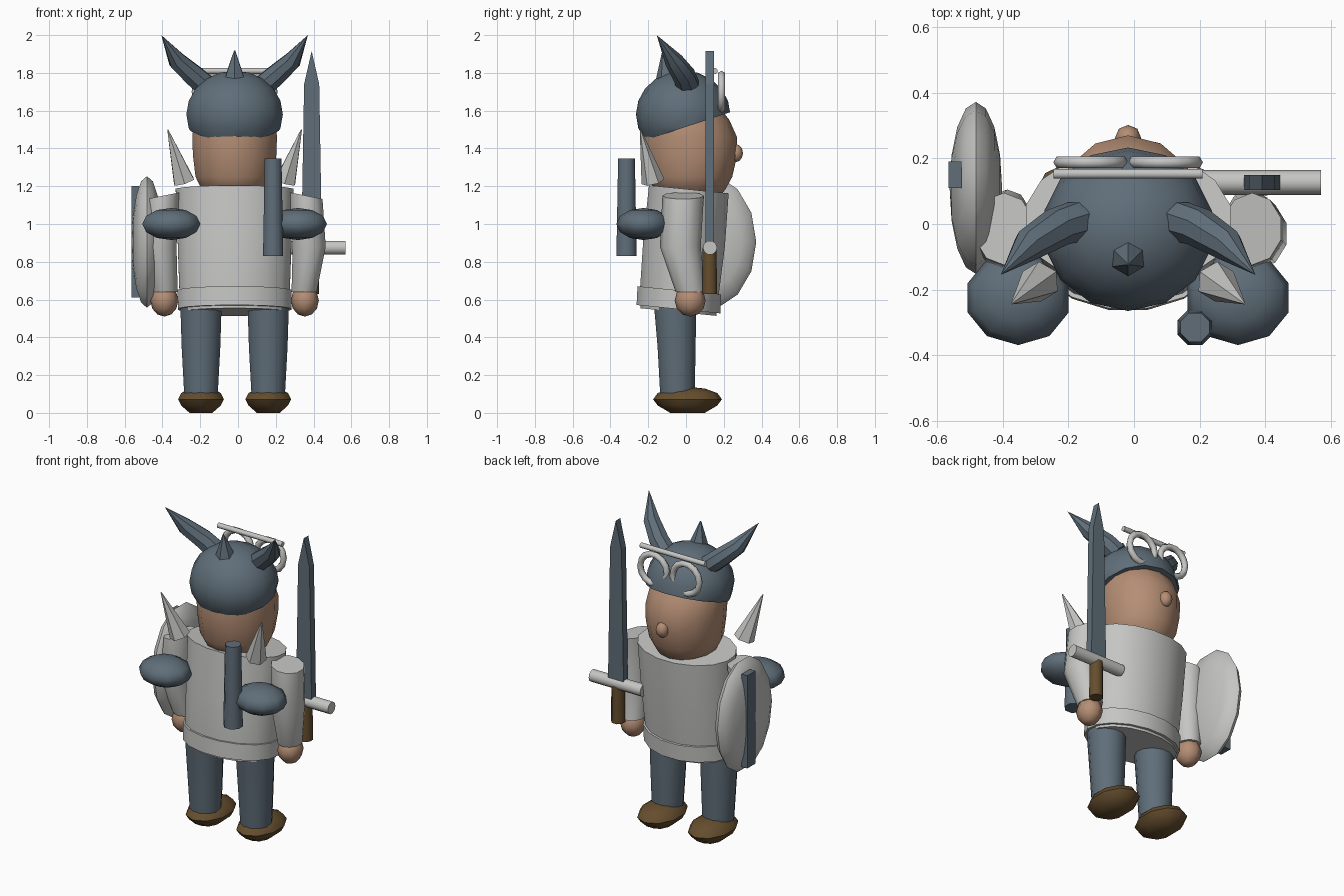
import bpy, bmesh, math
from mathutils import Vector, Matrix

if "Cube" in bpy.data.objects:
    bpy.data.objects.remove(bpy.data.objects["Cube"])

CX = -0.018  # figure's own centre line


def material(name, rgb):
    m = bpy.data.materials.new(name)
    m.diffuse_color = (*rgb, 1)
    m.use_nodes = True
    m.node_tree.nodes["Principled BSDF"].inputs["Base Color"].default_value = m.diffuse_color
    return m


SLATE = material("slate blue", (0.115, 0.155, 0.19))
GREY = material("light grey", (0.56, 0.56, 0.55))
SKIN = material("skin", (0.46, 0.27, 0.175))
BROWN = material("brown leather", (0.13, 0.075, 0.027))


def finish(name, bm, mat, angle=50):
    bmesh.ops.recalc_face_normals(bm, faces=bm.faces[:])
    me = bpy.data.meshes.new(name)
    bm.to_mesh(me)
    bm.free()
    me.materials.append(mat)
    ob = bpy.data.objects.new(name, me)
    bpy.context.collection.objects.link(ob)
    bpy.ops.object.select_all(action='DESELECT')
    ob.select_set(True)
    bpy.context.view_layer.objects.active = ob
    if angle:
        bpy.ops.object.shade_smooth_by_angle(angle=math.radians(angle))
    return ob


def loft(rings, n, level=False):
    """Closed skin through rings (centre, radius u, radius v); zero radius makes a tip."""
    bm = bmesh.new()
    d = (Vector(rings[-1][0]) - Vector(rings[0][0])).normalized()
    if level:
        d = Vector((0, 0, 1))
    u = Vector((0, 1, 0)).cross(d).normalized()
    v = d.cross(u)
    loops = []
    for c, ru, rv in rings:
        c = Vector(c)
        if ru == 0:
            loops.append([bm.verts.new(c)] * n)
            continue
        loops.append([bm.verts.new(c + u * ru * math.cos(a) + v * rv * math.sin(a))
                      for a in (2 * math.pi * (i + 0.5) / n for i in range(n))])
    for a, b in zip(loops, loops[1:]):
        for i in range(n):
            j = (i + 1) % n
            quad = list(dict.fromkeys((a[i], a[j], b[j], b[i])))
            if len(quad) > 2:
                bm.faces.new(quad)
    for loop in (loops[0], loops[-1]):
        if loop[0] is not loop[1]:
            bm.faces.new(loop)
    return bm


def rod(name, a, b, r0, r1, n, mat):
    return finish(name, loft([(a, r0, r0), (b, r1, r1)], n), mat)


def ball(c, r, seg=10, rings=6, rot=None):
    bm = bmesh.new()
    bmesh.ops.create_uvsphere(bm, u_segments=seg, v_segments=rings, radius=1)
    if rot:
        bmesh.ops.transform(bm, matrix=rot, verts=bm.verts)
    bmesh.ops.scale(bm, vec=r, verts=bm.verts)
    bmesh.ops.translate(bm, vec=c, verts=bm.verts)
    return bm


# head and nose
head = [(1.15, .13, .15, .03), (1.185, .18, .19, .02), (1.25, .212, .225, .02),
        (1.36, .226, .245, .025), (1.46, .23, .25, .02), (1.55, .22, .22, .01),
        (1.64, .17, .16, .0), (1.72, .08, .08, .0)]
finish("head", loft([((CX, y, z), a, b) for z, a, b, y in head], 14, True), SKIN)
finish("nose", ball((CX, .262, 1.375), (.04, .04, .048), 8, 6), SKIN)

# helmet: dome cut by a plane rising towards the face
bm = ball((CX, -.015, 1.58), (.262, .25, .232), 14, 10)
cut = bmesh.ops.bisect_plane(bm, geom=bm.verts[:] + bm.edges[:] + bm.faces[:],
                             plane_co=(0, -.25, 1.432), plane_no=(0, .33, -1), clear_outer=True)
bmesh.ops.holes_fill(bm, edges=[e for e in cut['geom_cut'] if isinstance(e, bmesh.types.BMEdge)])
finish("helmet", bm, SLATE)
rod("helmet_spike", (CX, -.1, 1.765), (CX, -.122, 1.917), .062, .004, 6, SLATE)

# goggles pushed up on the helmet, with their bar
for s in (-1, 1):
    n, k, major, minor = 14, 6, .094, .02
    bm = bmesh.new()
    v = [[bm.verts.new((CX + s * .114 + (major + minor * math.cos(q)) * math.cos(p),
                        .188 + minor * math.sin(q),
                        1.70 + (major + minor * math.cos(q)) * math.sin(p)))
          for q in (2 * math.pi * j / k for j in range(k))]
         for p in (2 * math.pi * i / n for i in range(n))]
    for i in range(n):
        for j in range(k):
            bm.faces.new((v[i][j], v[(i + 1) % n][j], v[(i + 1) % n][(j + 1) % k], v[i][(j + 1) % k]))
    finish("goggle_ring", bm, GREY, 70)
rod("goggle_bar", (CX - .227, .153, 1.81), (CX + .227, .153, 1.81), .016, .016, 8, GREY)

# tunic and hem, lower edges tilted down towards the face side
body = [(.53, .29, .205, -.04), (.64, .298, .212, -.035), (.9, .307, .22, -.01), (1.185, .318, .215, .015)]
hem = [(.545, .306, .226, -.04), (.645, .308, .226, -.035)]
for name, prof in (("tunic", body), ("tunic_hem", hem)):
    bm = loft([((CX, y, z), a, b) for z, a, b, y in prof], 16, True)
    for p in bm.verts:
        p.co.z -= .1 * p.co.y
    finish(name, bm, GREY)

for s in (-1, 1):
    # legs and shoes
    x = CX + s * .178
    finish("leg", loft([((x, -.045, .1), .092, .095), ((x, -.05, .35), .106, .104),
                        ((x, -.058, .6), .114, .118)], 12, True), SLATE)
    bm = ball((x, .008, .072), (.127, .182, .066), 10, 6)
    for p in bm.verts:
        if p.co.z < .06:
            p.co.z = max(p.co.z, .0) - .02 * (p.co.z < .03)
        p.co.z = max(p.co.z, 0)
    finish("shoe", bm, BROWN)

    # sleeves and hands
    arm = [(.64, .368, .025, .07, .08), (.88, .395, -.03, .092, .108), (1.15, .378, -.015, .092, .11)]
    bm = loft([((CX + s * dx, y, z), a, b) for z, dx, y, a, b in arm], 10, True)
    for p in bm.verts:
        if p.co.z > 1.1:
            p.co.z -= .2 * (abs(p.co.x - CX) - .378)
    finish("sleeve", bm, GREY)
    finish("hand", ball((CX + s * .372, .022, .595), (.074, .082, .085), 8, 6), SKIN)

    # discs and spikes behind the shoulders
    finish("shoulder_disc", ball((CX + s * .335, -.225, 1.0), (.162, .144, .085), 10, 6), SLATE)
    rod("shoulder_spike", (CX + s * .268, -.175, 1.225), (CX + s * .354, -.242, 1.5), .062, .003, 6, GREY)

    # curved horns
    finish("horn", loft([((CX + s * .15, .01, 1.73), .062, .066), ((CX + s * .215, -.01, 1.785), .06, .062),
                         ((CX + s * .305, -.065, 1.865), .05, .05),
                         ((CX + s * .388, -.155, 2.0), 0, 0)], 8), SLATE, 40)

# tube on the back
rod("back_tube", (.186, -.315, .83), (.186, -.315, 1.348), .058, .048, 8, SLATE)

# sword: extruded blade outline, guard and grip
bm = bmesh.new()
outline = [(-.055, .87), (.055, .87), (.04, 1.74), (0, 1.915), (-.04, 1.74)]
face = bm.faces.new([bm.verts.new((.39 + x, .104, z)) for x, z in outline])
ext = bmesh.ops.extrude_face_region(bm, geom=[face])
bmesh.ops.translate(bm, vec=(0, .045, 0), verts=[g for g in ext['geom'] if isinstance(g, bmesh.types.BMVert)])
finish("sword_blade", bm, SLATE, 0)
rod("sword_guard", (.208, .127, .875), (.57, .127, .875), .038, .038, 10, GREY)
rod("sword_grip", (.39, .125, .63), (.39, .125, .875), .042, .04, 8, BROWN)

# shield: flattened dome with its round axis along x, and the slate strip through it
finish("shield", ball((-.482, .11, .905), (.08, .262, .357), 14, 8,
                      Matrix.Rotation(math.pi / 2, 4, 'Y')), GREY)
bm = bmesh.new()
bmesh.ops.create_cube(bm, size=1)
bmesh.ops.scale(bm, vec=(.04, .08, .59), verts=bm.verts)
bmesh.ops.translate(bm, vec=(-.545, .15, .905), verts=bm.verts)
finish("shield_strip", bm, SLATE, 0)
